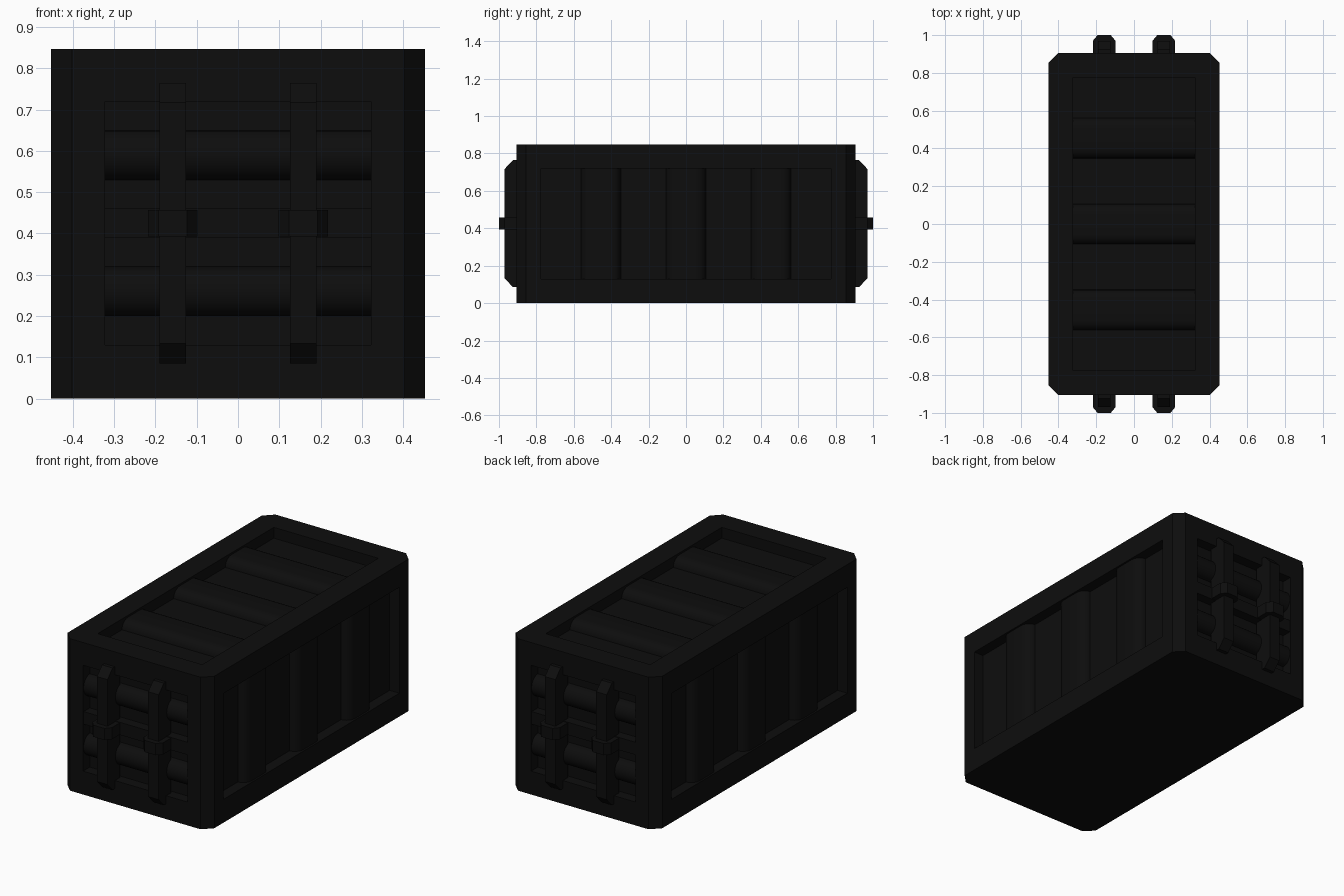
import bpy, bmesh, math
from mathutils import Vector, Matrix

if "Cube" in bpy.data.objects:
    bpy.data.objects.remove(bpy.data.objects["Cube"])

black = bpy.data.materials.new("matte black")
black.diffuse_color = (0.004, 0.004, 0.004, 1)
black.use_nodes = True
black.node_tree.nodes["Principled BSDF"].inputs["Base Color"].default_value = black.diffuse_color
HX, HY, H, DEPTH = 0.4525, 0.905, 0.847, 0.06
MID = 0.425


def prism(name, profile, origin, u, v, w, length, smooth=False):
    """Extrude a 2D profile (in axes u, v) by length, centred along axis w."""
    u, v, w, o = Vector(u), Vector(v), Vector(w), Vector(origin)
    bm = bmesh.new()
    rings = [[bm.verts.new(o + u * a + v * b + w * s) for a, b in profile]
             for s in (-length / 2, length / 2)]
    n = len(profile)
    bm.faces.new(rings[0])
    bm.faces.new(rings[1][::-1])
    for i in range(n):
        j = (i + 1) % n
        bm.faces.new((rings[0][i], rings[0][j], rings[1][j], rings[1][i]))
    bmesh.ops.recalc_face_normals(bm, faces=bm.faces)
    me = bpy.data.meshes.new(name)
    bm.to_mesh(me)
    bm.free()
    ob = bpy.data.objects.new(name, me)
    bpy.context.collection.objects.link(ob)
    me.materials.append(black)
    if smooth:
        bpy.ops.object.select_all(action='DESELECT')
        ob.select_set(True)
        bpy.context.view_layer.objects.active = ob
        bpy.ops.object.shade_smooth_by_angle(angle=math.radians(40))
    return ob


def box(name, lo, hi):
    prof = [(lo[0], lo[1]), (hi[0], lo[1]), (hi[0], hi[1]), (lo[0], hi[1])]
    return prism(name, prof, (0, 0, (lo[2] + hi[2]) / 2),
                 (1, 0, 0), (0, 1, 0), (0, 0, 1), hi[2] - lo[2])


def rib_profile(half, height, slope, steps=6):
    """Raised rib with a flat crown and rounded flanks."""
    right = []
    for i in range(steps + 1):
        t = math.pi / 2 * i / steps
        right.append((half - slope + slope * math.cos(t), height * math.sin(t)))
    left = [(-a, b) for a, b in reversed(right)]
    if half - slope < 1e-4:
        left = left[1:]
    return right + left


# Container shell with chamfered upright corners
c = 0.05
outline = [(HX - c, -HY), (HX, -HY + c), (HX, HY - c), (HX - c, HY),
           (-HX + c, HY), (-HX, HY - c), (-HX, -HY + c), (-HX + c, -HY)]
shell = prism("container_shell", outline, (0, 0, H / 2),
              (1, 0, 0), (0, 1, 0), (0, 0, 1), H)

# Recessed panels: both sides, both ends and the roof
PY, PX, Z0, Z1 = 0.775, 0.322, 0.13, 0.72
cutters = [box("roof_cutter", (-PX, -PY, H - DEPTH), (PX, PY, H + 0.1))]
for s in (-1, 1):
    xs = sorted((s * (HX - DEPTH), s * (HX + 0.1)))
    ys = sorted((s * (HY - DEPTH), s * (HY + 0.1)))
    cutters.append(box("side_cutter", (xs[0], -PY, Z0), (xs[1], PY, Z1)))
    cutters.append(box("end_cutter", (-PX, ys[0], Z0), (PX, ys[1], Z1)))
for cut in cutters:
    mod = shell.modifiers.new("recess", 'BOOLEAN')
    mod.operation = 'DIFFERENCE'
    mod.solver = 'EXACT'
    mod.object = cut
    bpy.context.view_layer.objects.active = shell
    bpy.ops.object.modifier_apply(modifier=mod.name)
    bpy.data.objects.remove(cut)

# Wide corrugation ribs on the roof and sides
wide = rib_profile(0.107, 0.05, 0.055)
for y in (-0.455, 0, 0.455):
    prism("roof_rib", wide, (0, y, H - DEPTH),
          (0, 1, 0), (0, 0, 1), (1, 0, 0), 2 * PX, True)
    for s in (-1, 1):
        prism("side_rib", wide, (s * (HX - DEPTH), y, MID),
              (0, 1, 0), (s, 0, 0), (0, 0, 1), Z1 - Z0, True)

# Door ends: rounded ribs, middle rail, lock rods and clamps
tube = rib_profile(0.06, 0.055, 0.06)
for s in (-1, 1):
    for z in (0.26, 0.59):
        prism("door_rib", tube, (0, s * (HY - DEPTH), z),
              (0, 0, 1), (0, s, 0), (1, 0, 0), 2 * PX, True)
    rail = [(-0.035, 0), (0.035, 0), (0.035, 0.055), (-0.035, 0.055)]
    prism("door_rail", rail, (0, s * (HY - DEPTH), MID),
          (0, 0, 1), (0, s, 0), (1, 0, 0), 2 * PX)
    rod = [(-0.34, 0.86), (0.34, 0.86), (0.34, 0.925),
           (0.292, 0.97), (-0.292, 0.97), (-0.34, 0.925)]
    clamp = [(-0.06, 0.86), (0.06, 0.86), (0.06, 0.97),
             (0.035, 1.0), (-0.035, 1.0), (-0.06, 0.97)]
    for x in (-0.158, 0.158):
        prism("lock_rod", rod, (x, 0, MID),
              (0, 0, 1), (0, s, 0), (1, 0, 0), 0.065)
        prism("rod_clamp", clamp, (x, 0, MID),
              (1, 0, 0), (0, s, 0), (0, 0, 1), 0.065)
